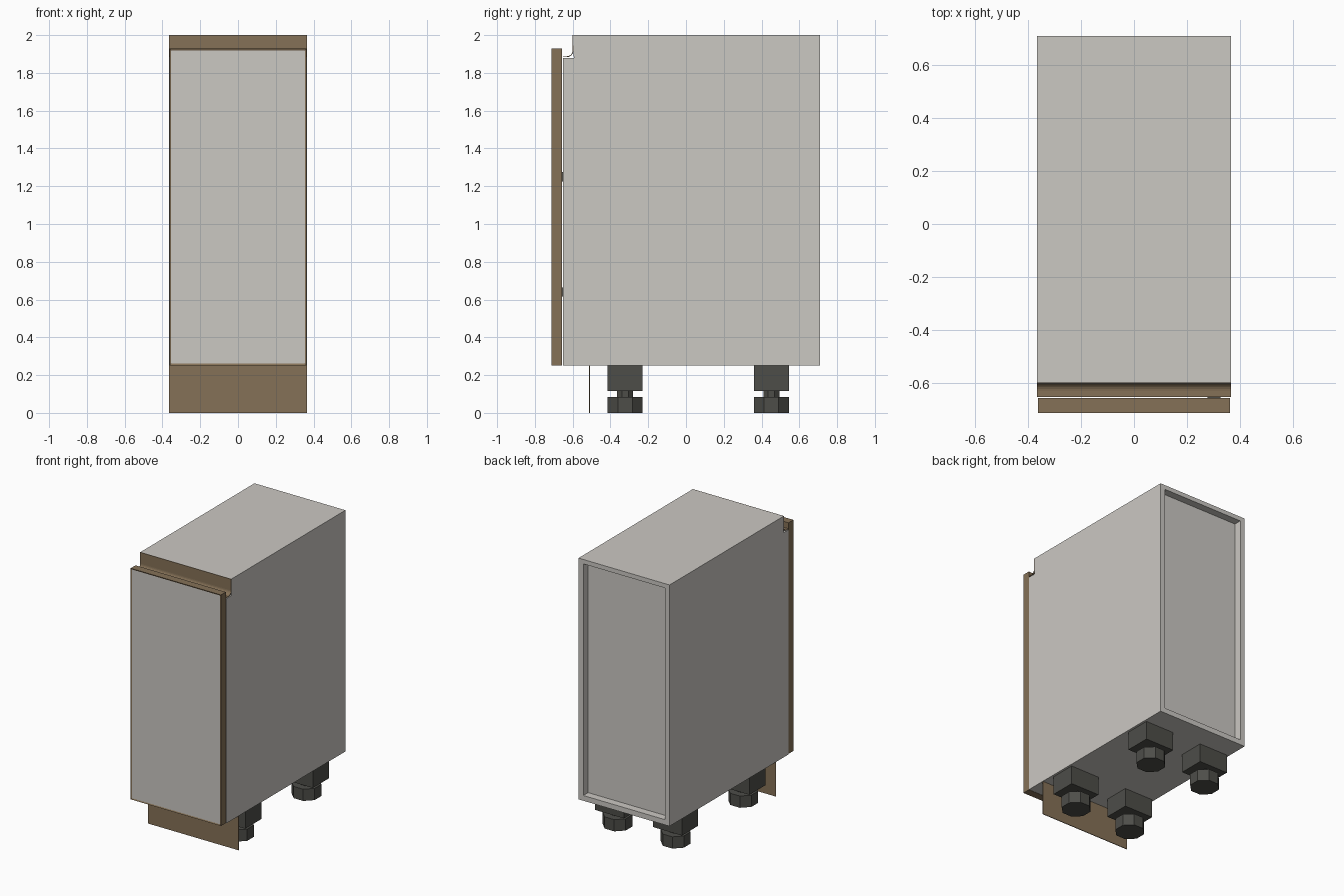
import bpy, bmesh, math
from mathutils import Vector

if "Cube" in bpy.data.objects:
    bpy.data.objects.remove(bpy.data.objects["Cube"])


def material(name, rgb):
    m = bpy.data.materials.new(name)
    m.diffuse_color = (*rgb, 1)
    m.use_nodes = True
    m.node_tree.nodes["Principled BSDF"].inputs["Base Color"].default_value = m.diffuse_color
    return m


GREY = material("light grey panel", (0.60, 0.58, 0.545))
BROWN = material("brown trim", (0.235, 0.165, 0.095))
DARK = material("dark plastic", (0.075, 0.075, 0.066))


def finish(name, bm, *mats):
    bmesh.ops.recalc_face_normals(bm, faces=bm.faces)
    me = bpy.data.meshes.new(name)
    bm.to_mesh(me)
    bm.free()
    for m in mats:
        me.materials.append(m)
    ob = bpy.data.objects.new(name, me)
    bpy.context.collection.objects.link(ob)
    return ob


def add_box(bm, lo, hi):
    lo, hi = Vector(lo), Vector(hi)
    vs = bmesh.ops.create_cube(bm, size=1)["verts"]
    for v in vs:
        v.co = (lo + hi) / 2 + v.co * (hi - lo)


def box(name, lo, hi, mat):
    bm = bmesh.new()
    add_box(bm, lo, hi)
    return finish(name, bm, mat)


def extrude_x(name, yz, x0, x1, mat):
    """Extrude a closed y-z outline from x0 to x1."""
    bm = bmesh.new()
    face = bm.faces.new([bm.verts.new((x0, y, z)) for y, z in yz])
    out = bmesh.ops.extrude_face_region(bm, geom=[face])["geom"]
    bmesh.ops.translate(bm, vec=(x1 - x0, 0, 0),
                        verts=[g for g in out if isinstance(g, bmesh.types.BMVert)])
    return finish(name, bm, mat)


W, T = 0.365, 0.038          # half width, panel thickness
FRONT, BACK = -0.652, 0.71
BASE, TOP = 0.25, 1.968

# Carcass: notched sides, bottom, top, recessed back
side = [(FRONT, BASE), (BACK, BASE), (BACK, TOP), (-0.598, TOP),
        (-0.594, 1.88), (FRONT, 1.88)]
for label, s in (("left", -1), ("right", 1)):
    extrude_x(label + "_side_panel", side, s * (W - T), s * W, GREY)
box("bottom_panel", (T - W, FRONT, BASE), (W - T, BACK, BASE + T), GREY)
box("top_panel", (-W, -0.597, TOP), (W, BACK, 2.0), GREY)
box("back_panel", (T - W, 0.635, BASE + T), (W - T, 0.655, TOP), GREY)

# Curved finger-grip channel above the door
R = 0.03
inner = [(-0.600, 2.0)]
for i in range(7):
    a = math.radians(90 * i / 6)
    inner.append((-0.600 - R + R * math.cos(a), 1.918 - R * math.sin(a)))
inner.append((FRONT, 1.888))
outer = [(FRONT, 1.884), (-0.630, 1.884)]
for i in range(1, 7):
    a = math.radians(90 - 90 * i / 6)
    outer.append((-0.630 + 0.034 * math.cos(a), 1.918 - 0.034 * math.sin(a)))
outer.append((-0.597, 2.0))
extrude_x("grip_channel", inner + outer, -W, W, BROWN)

# Door: brown slab with a grey inset front
bm = bmesh.new()
add_box(bm, (-0.362, -0.713, BASE + 0.002), (0.362, -0.657, 1.928))
bm.normal_update()
front = min(bm.faces, key=lambda f: f.calc_center_median().y)
bmesh.ops.inset_region(bm, faces=[front], thickness=0.012, depth=-0.004)
front.material_index = 1
finish("door", bm, BROWN, GREY)

# Hinges behind the door
for label, z in (("lower", 0.64), ("upper", 1.25)):
    box(label + "_hinge", (W - T - 0.05, -0.657, z - 0.025),
        (W - T, -0.56, z + 0.025), DARK)

# Plinth board
box("plinth", (-W, -0.513, 0), (W, -0.508, BASE), BROWN)


# Feet: square socket, thin neck, eight-sided foot
def prism(bm, x, y, flat, z0, z1):
    r = flat / 2 / math.cos(math.pi / 8)
    vs = bmesh.ops.create_cone(bm, cap_ends=True, segments=8, radius1=r,
                               radius2=r, depth=z1 - z0)["verts"]
    turn = math.pi / 8 if abs(abs(vs[0].co.x) - abs(vs[0].co.y)) > 0.9 * r else 0
    c, s = math.cos(turn), math.sin(turn)
    for v in vs:
        px, py, pz = v.co
        v.co = (x + px * c - py * s, y + px * s + py * c, pz + (z0 + z1) / 2)


for yl, y in (("front", -0.322), ("back", 0.452)):
    for xl, x in (("left", -0.233), ("right", 0.233)):
        bm = bmesh.new()
        add_box(bm, (x - 0.116, y - 0.093, 0.115), (x + 0.116, y + 0.093, BASE))
        prism(bm, x, y, 0.085, 0.08, 0.12)
        prism(bm, x, y, 0.185, 0.0, 0.085)
        finish(f"{yl}_{xl}_foot", bm, DARK)
